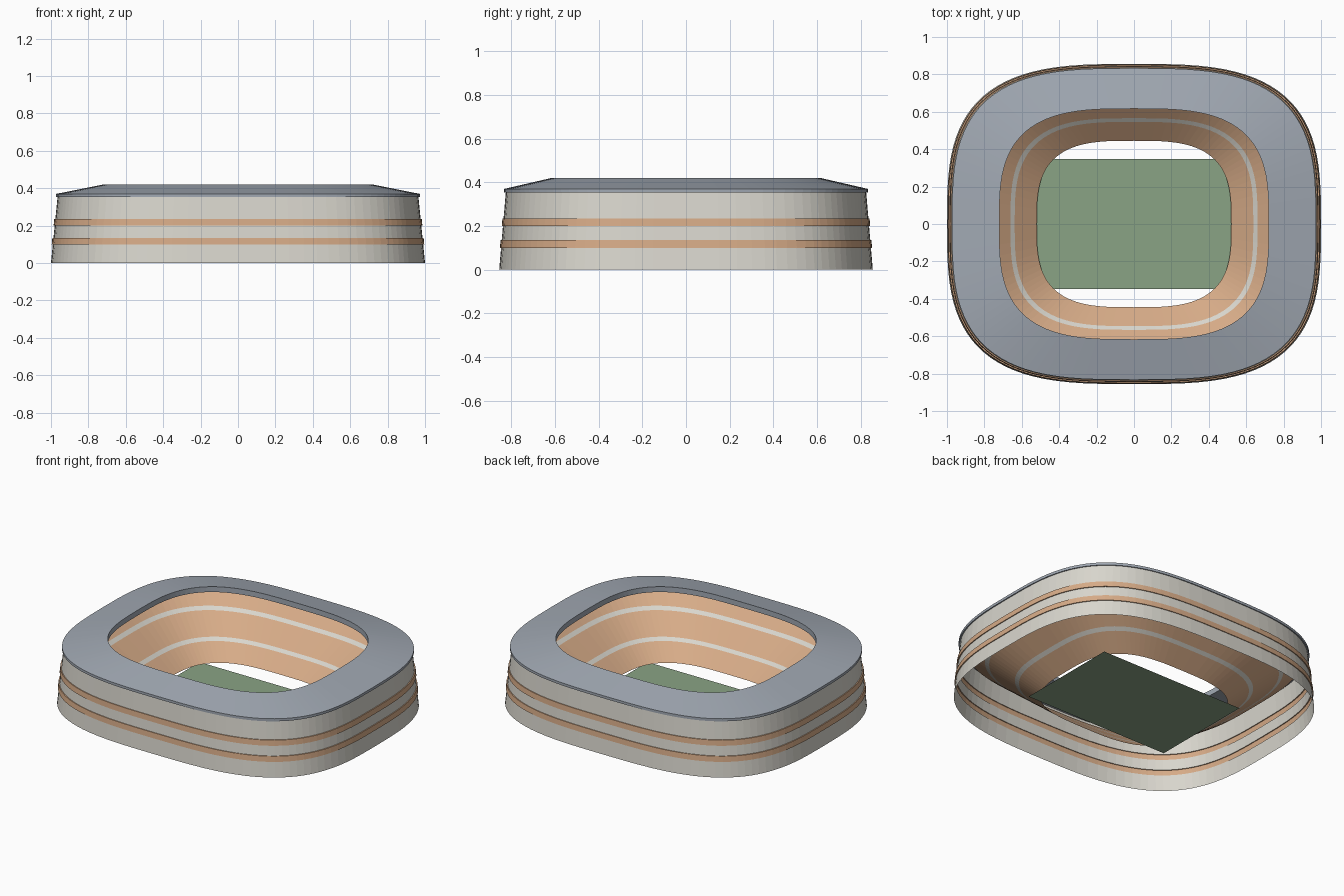
import bpy
import math

SEGMENTS = 96
POWER = 3.15      # squareness of the rounded plan
DEPTH = 0.856     # depth of the plan relative to its width

cube = bpy.data.objects.get("Cube")
if cube:
    bpy.data.objects.remove(cube, do_unlink=True)


def to_linear(c):
    return c / 12.92 if c <= 0.04045 else ((c + 0.055) / 1.055) ** 2.4


def material(name, *srgb):
    colour = [to_linear(c) for c in srgb] + [1.0]
    mat = bpy.data.materials.new(name)
    mat.diffuse_color = colour
    mat.use_nodes = True
    mat.node_tree.nodes["Principled BSDF"].inputs["Base Color"].default_value = colour
    return mat


cream = material("cream cladding", 0.85, 0.84, 0.805)
tan = material("tan seating", 0.84, 0.67, 0.53)
grey = material("blue grey roof", 0.63, 0.66, 0.70)
green = material("pitch green", 0.54, 0.64, 0.52)


def add_object(name, verts, faces, mats):
    mesh = bpy.data.meshes.new(name)
    mesh.from_pydata(verts, [], faces)
    for mat in mats:
        mesh.materials.append(mat)
    obj = bpy.data.objects.new(name, mesh)
    bpy.context.collection.objects.link(obj)
    return obj


def plan_ring(radius, z):
    """Rounded-square ring of points at one height."""
    ring = []
    for k in range(SEGMENTS):
        t = math.tau * k / SEGMENTS
        c, s = math.cos(t), math.sin(t)
        x = math.copysign(abs(c) ** (2 / POWER), c)
        y = math.copysign(abs(s) ** (2 / POWER), s)
        ring.append((radius * x, radius * DEPTH * y, z))
    return ring


def sweep(name, profile, mats, striped=(), closed=False):
    """Sweep a (radius, height) profile round the plan; striped segments take the second material."""
    verts = [p for r, z in profile for p in plan_ring(r, z)]
    count = len(profile)
    faces, slots = [], []
    for i in range(count if closed else count - 1):
        a, b = i * SEGMENTS, (i + 1) % count * SEGMENTS
        for k in range(SEGMENTS):
            n = (k + 1) % SEGMENTS
            faces.append((a + k, a + n, b + n, b + k))
            slots.append(1 if i in striped else 0)
    obj = add_object(name, verts, faces, mats)
    obj.data.polygons.foreach_set("material_index", slots)
    return obj


# Outer wall, leaning inwards, with two slightly raised bands
def wall_radius(z):
    return 1.0 - 0.1 * z


wall = [(wall_radius(0), 0)]
for low in (0.10, 0.20):
    high = low + 0.035
    wall += [(wall_radius(low), low), (wall_radius(low) + 0.006, low),
             (wall_radius(high) + 0.006, high), (wall_radius(high), high)]
wall.append((wall_radius(0.36), 0.36))
sweep("outer_wall", wall, [cream, tan], striped=(1, 2, 3, 5, 6, 7))


# Seating bowl with two pale walkways
def bowl_point(r):
    return (r, 0.02 + 0.73 * (r - 0.52))


bowl = [bowl_point(r) for r in (0.93, 0.828, 0.804, 0.661, 0.638, 0.52)]
sweep("seating_bowl", bowl, [tan, cream], striped=(1, 3))

# Roof ring, sloping up to the opening
sweep("roof_ring", [(0.973, 0.353), (0.973, 0.37), (0.72, 0.42), (0.72, 0.385)],
      [grey], closed=True)

# Playing field
px, py, pz = 0.52, 0.347, 0.002
add_object("pitch", [(-px, -py, pz), (px, -py, pz), (px, py, pz), (-px, py, pz)],
           [(0, 1, 2, 3)], [green])
